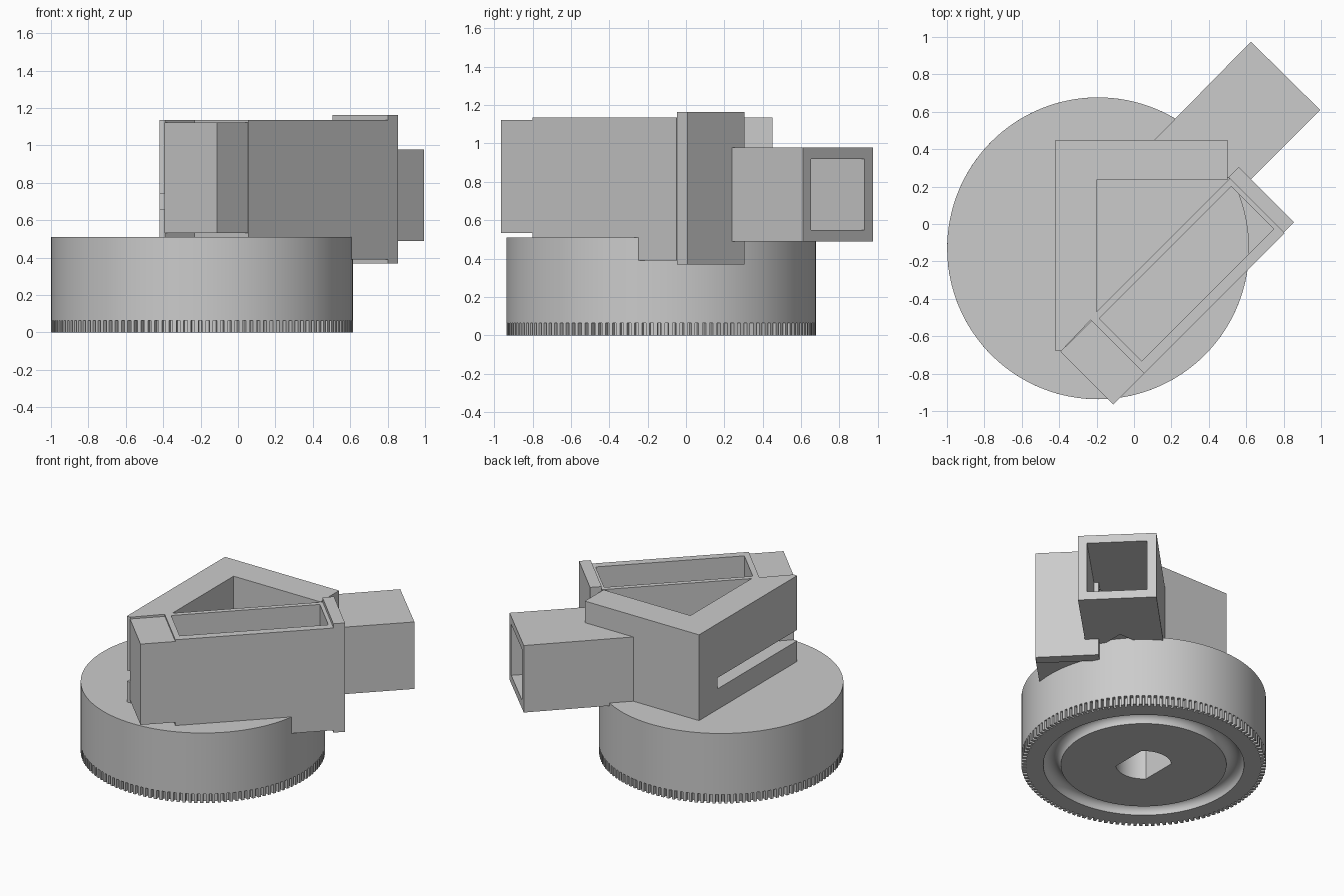
import bpy
import bmesh
from math import cos, sin, pi, radians

if "Cube" in bpy.data.objects:
    bpy.data.objects.remove(bpy.data.objects["Cube"], do_unlink=True)

GREY = (0.6, 0.6, 0.6, 1)
plastic = bpy.data.materials.new("grey_plastic")
plastic.use_nodes = True
plastic.diffuse_color = GREY
plastic.node_tree.nodes["Principled BSDF"].inputs["Base Color"].default_value = GREY

CX, CY, R = -0.192, -0.13, 0.807   # turntable centre and radius
TOP, DECK = 1.135, 0.51            # top of the housing, top of the turntable


def prism(name, outline, z0, z1):
    """Extrude a flat outline between two heights."""
    bm = bmesh.new()
    face = bm.faces.new([bm.verts.new((x, y, z0)) for x, y in outline])
    ext = bmesh.ops.extrude_face_region(bm, geom=[face])["geom"]
    for v in ext:
        if isinstance(v, bmesh.types.BMVert):
            v.co.z = z1
    bmesh.ops.recalc_face_normals(bm, faces=bm.faces)
    mesh = bpy.data.meshes.new(name)
    bm.to_mesh(mesh)
    bm.free()
    mesh.materials.append(plastic)
    ob = bpy.data.objects.new(name, mesh)
    bpy.context.collection.objects.link(ob)
    return ob


def diagonal_box(name, u, w, z):
    """Box turned 45 degrees: u is x + y, w is x - y."""
    corners = [(u[0], w[0]), (u[1], w[0]), (u[1], w[1]), (u[0], w[1])]
    return prism(name, [((a + b) / 2, (a - b) / 2) for a, b in corners], *z)


def combine(ob, tool, operation="DIFFERENCE", keep=False):
    mod = ob.modifiers.new("cut", "BOOLEAN")
    mod.operation, mod.solver, mod.object = operation, "EXACT", tool
    bpy.context.view_layer.objects.active = ob
    bpy.ops.object.modifier_apply(modifier=mod.name)
    if not keep:
        bpy.data.objects.remove(tool, do_unlink=True)


def smooth(ob):
    bpy.ops.object.select_all(action="DESELECT")
    ob.select_set(True)
    bpy.context.view_layer.objects.active = ob
    bpy.ops.object.shade_smooth_by_angle(angle=radians(30))


def ring(radius, count):
    return [(CX + radius * cos(2 * pi * i / count),
             CY + radius * sin(2 * pi * i / count)) for i in range(count)]


# Turntable drum with a toothed rim below
drum = prism("turntable_drum", ring(R, 128), 0.065, DECK)
teeth = 128
rim = []
for i in range(teeth):
    for part, r in ((0, R), (0.5, R), (0.56, R - 0.03), (0.94, R - 0.03)):
        a = 2 * pi * (i + part) / teeth
        rim.append((CX + r * cos(a), CY + r * sin(a)))
gear = prism("toothed_rim", rim, 0, 0.065)

# Round bearing groove in the underside
bpy.ops.mesh.primitive_torus_add(location=(CX, CY, 0), major_radius=0.605, minor_radius=0.058,
                                 major_segments=96, minor_segments=20)
combine(gear, bpy.context.object)

# Shaft hole with two flats
shaft = []
for side in (0, pi):
    for i in range(13):
        a = side + pi / 4 + pi / 2 * i / 12
        shaft.append((CX + 0.184 * cos(a), CY + 0.184 * sin(a)))
bore = prism("bore_cutter", shaft, -0.1, 0.32)
combine(gear, bore, keep=True)
combine(drum, bore)
smooth(drum)
smooth(gear)

# Diagonal open tray, deeper where it overhangs the drum
tray = diagonal_box("tray", (-0.745, 0.755), (0.27, 0.855), (DECK - 0.005, TOP))
combine(tray, diagonal_box("tray_drop", (0.335, 0.755), (0.27, 0.855), (0.39, 0.6)), "UNION")
combine(tray, diagonal_box("tray_cutter", (-0.69, 0.72), (0.32, 0.775), (0.42, 1.4)))
diagonal_box("tray_end_block", (-1.075, -0.74), (0.29, 0.853), (0.533, 1.122))
diagonal_box("tray_end_plate", (0.755, 0.865), (0.255, 0.847), (0.37, 1.163))

# Walls around the triangular well; the left one has a slot
left_outline = [(-0.42, 0.235), (-0.42, -0.68), (-0.39, -0.68), (-0.2, -0.48), (-0.2, 0.235)]
prism("left_wall_lower", left_outline, DECK - 0.005, 0.66)
prism("left_wall_upper", left_outline, 0.74, TOP)
back_wall = prism("back_wall", [(-0.42, 0.235), (0.5, 0.235), (0.5, 0.45), (-0.42, 0.45)],
                  DECK - 0.005, TOP)

# Square tube leading into the well
tube = prism("outlet_tube", [(0.1, 0.44), (0.49, 0.44), (0.49, 0.25), (0.6, 0.215),
                             (0.995, 0.61), (0.625, 0.975)], 0.49, 0.978)
passage = diagonal_box("passage_cutter", (0.2, 1.8), (-0.26, 0.3), (0.55, 0.92))
combine(back_wall, passage, keep=True)
combine(tube, passage)
